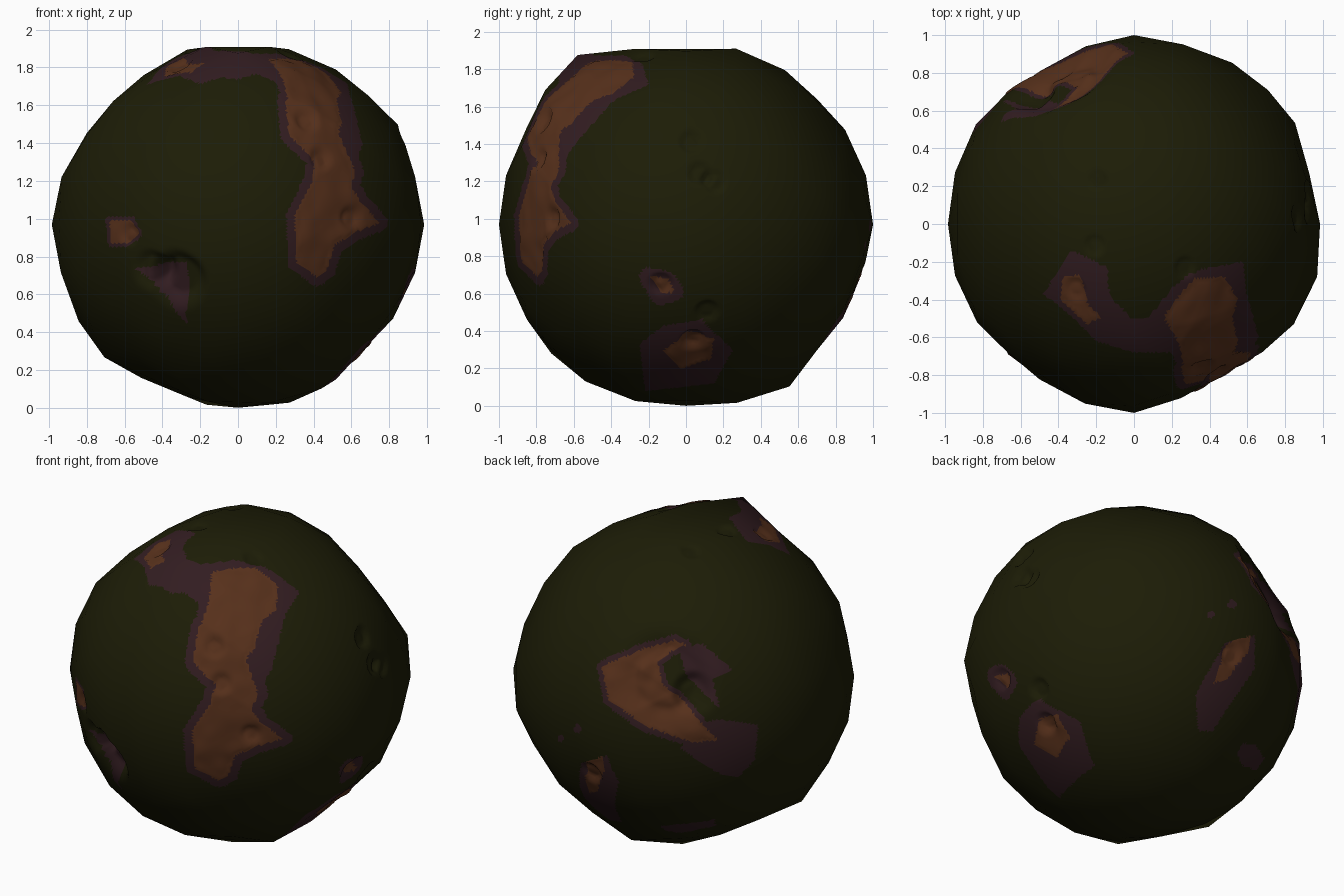
import bpy, bmesh, math
from mathutils import Vector, noise

cube = bpy.data.objects.get("Cube")
if cube:
    bpy.data.objects.remove(cube)


def material(name, color):
    mat = bpy.data.materials.new(name)
    mat.use_nodes = True
    mat.diffuse_color = (*color, 1)
    bsdf = mat.node_tree.nodes["Principled BSDF"]
    bsdf.inputs["Base Color"].default_value = (*color, 1)
    bsdf.inputs["Roughness"].default_value = 0.9
    return mat


materials = [
    material("murky green", (0.012, 0.012, 0.002)),
    material("dull purple", (0.032, 0.012, 0.015)),
    material("rust brown", (0.095, 0.03, 0.011)),
]
GREEN, PURPLE, BROWN = range(3)


# Projection directions: right, up and outward axes
def projection(angle, elevation):
    a, e = math.radians(angle), math.radians(elevation)
    flat = Vector((math.cos(a), math.sin(a), 0))
    up = Vector((0, 0, 1))
    return (Vector((-flat.y, flat.x, 0)),
            up * math.cos(e) - flat * math.sin(e),
            flat * math.cos(e) + up * math.sin(e))


FRONT = projection(-90, 0)
SIDE = projection(0, 0)
TOP = projection(-90, 90)
BACK = projection(125, 24)
UNDER = projection(45, -24)
patches, dents = [], []


def add_patch(view, color, border, outline):
    """A patch drawn as an outline on the globe, with a purple border."""
    points = [Vector(p) for p in outline]
    low = [min(p[i] for p in points) - border for i in (0, 1)]
    high = [max(p[i] for p in points) + border for i in (0, 1)]
    patches.append((view, color, border, points, low, high))


def add_dents(view, radius, depth, spots):
    """Hollows at spots of the globe."""
    for u, v in spots:
        out = math.sqrt(max(0, 1 - u * u - v * v))
        centre = view[0] * u + view[1] * v + view[2] * out
        dents.append((centre.normalized(), radius, depth))


def signed_distance(p, points):
    best, inside = 9.0, False
    for a, b in zip(points, points[1:] + points[:1]):
        edge = b - a
        t = max(0, min(1, (p - a).dot(edge) / edge.length_squared))
        best = min(best, (p - a - edge * t).length)
        if (a.y > p.y) != (b.y > p.y) and p.x < a.x + edge.x * (p.y - a.y) / edge.y:
            inside = not inside
    return -best if inside else best


def color_at(p):
    color = GREEN
    for view, patch_color, border, points, low, high in patches:
        q = Vector((p.dot(view[0]), p.dot(view[1])))
        if p.dot(view[2]) < 0 or not (low[0] < q.x < high[0] and low[1] < q.y < high[1]):
            continue
        d = signed_distance(q, points)
        if d < border:
            color = max(color, patch_color if d < 0 else PURPLE)
    return color


# Large front land, lower and upper stretch
add_patch(FRONT, BROWN, 0.045, [
    (.25, .66), (.47, .61), (.55, .55), (.53, .49), (.6, .33), (.62, .28), (.6, .2),
    (.65, .12), (.75, .01), (.62, -.04), (.51, -.11), (.47, -.24), (.42, -.28),
    (.31, -.2), (.3, .05), (.39, .23), (.41, .34), (.27, .47)])
add_patch(TOP, BROWN, 0.03, [
    (.16, -.49), (.22, -.4), (.32, -.29), (.48, -.28), (.55, -.4), (.52, -.5),
    (.55, -.62), (.52, -.72), (.43, -.78), (.27, -.78), (.24, -.64)])
add_patch(TOP, PURPLE, 0, [
    (-.33, -.14), (-.14, -.23), (-.13, -.38), (0, -.51), (.08, -.49), (.22, -.32),
    (.35, -.24), (.58, -.2), (.6, -.38), (.66, -.6), (.6, -.7), (.43, -.82), (.25, -.82),
    (.2, -.68), (0, -.68), (-.2, -.62), (-.35, -.47), (-.48, -.37)])
add_patch(TOP, BROWN, 0, [
    (-.38, -.28), (-.29, -.27), (-.24, -.43), (-.17, -.5), (-.25, -.53), (-.39, -.4)])

# Small front patches
add_patch(FRONT, BROWN, 0.02, [
    (-.68, .02), (-.56, .02), (-.53, -.05), (-.6, -.1), (-.67, -.1)])
add_patch(FRONT, PURPLE, 0, [(-.56, -.24), (-.3, -.22), (-.27, -.52)])

# Side patches
add_patch(SIDE, BROWN, 0, [
    (-.12, -.67), (0, -.59), (.15, -.61), (.13, -.72), (-.03, -.77)])
add_patch(SIDE, PURPLE, 0, [
    (-.25, -.64), (-.12, -.54), (.08, -.51), (.25, -.67), (.15, -.85), (-.22, -.89)])
add_patch(SIDE, BROWN, 0.05, [(-.2, -.28), (-.1, -.3), (-.06, -.36), (-.14, -.38)])

# Crater land on the back
add_patch(BACK, BROWN, 0.03, [
    (-.49, .05), (-.26, .17), (-.07, .22), (0, .19), (-.1, .15), (-.18, .08),
    (-.15, -.06), (-.05, -.14), (.08, -.27), (.19, -.38), (.04, -.39),
    (-.25, -.3), (-.45, -.15)])
add_patch(BACK, PURPLE, 0, [
    (-.05, .17), (.1, .19), (.27, .03), (.16, -.02), (.2, -.2), (0, 0)])
add_patch(BACK, PURPLE, 0, [
    (.08, -.27), (.22, -.26), (.42, -.29), (.4, -.5), (.3, -.6), (.2, -.58), (-.03, -.43)])

# Streak and spots low on the back
add_patch(UNDER, BROWN, 0, [
    (.52, -.17), (.62, .07), (.74, .12), (.72, .02), (.6, -.14)])
add_patch(UNDER, PURPLE, 0, [
    (.42, -.44), (.42, -.23), (.6, .07), (.76, .12), (.75, -.08), (.5, -.44)])
for u, v, r in ((.69, -.56, .07), (.52, .23, .025), (.64, .3, .03)):
    add_patch(UNDER, PURPLE, 0, [
        (u + r * math.cos(k), v + r * math.sin(k)) for k in range(6)])

# Craters and small hollows
add_dents(BACK, .38, .09, [(-.13, -.02)])
add_dents(BACK, .16, .04, [(.05, -.12)])
add_dents(FRONT, .2, .1, [(-.33, -.3)])
add_dents(FRONT, .14, .05, [(-.48, -.25)])
add_dents(FRONT, .08, .025, [(.36, .55), (.45, .36), (.64, .04), (-.6, -.06)])
add_dents(SIDE, .09, .035, [(-.14, -.33), (.04, -.66), (.12, -.49), (.03, .46), (.16, .24)])
add_dents(TOP, .08, .02, [(-.32, -.36), (-.2, .24), (-.22, -.12), (.28, -.24)])
add_dents(UNDER, .09, .035, [(.65, 0), (-.62, .56)])

# Broad swells and flats of the ball: direction, reach, height
swells = [
    ((0, -.5, .86), .35, .11), ((.25, -.7, .67), .35, .08), ((0, -.2, .98), .3, .02),
    ((0, .25, .97), .35, .045), ((0, 0, 1), .2, -.045),
    ((0, .4, -.91), .4, .08), ((0, -.31, -.95), .35, .035), ((0, .86, -.37), .35, -.025),
    ((-.65, 0, .75), .45, -.055), ((-.85, 0, .45), .3, -.035), ((.78, .65, 0), .35, .05),
    ((.92, .36, 0), .3, -.03), ((.94, -.34, 0), .3, .03), ((.47, -.88, 0), .45, -.08),
    ((-.6, -.74, 0), .4, -.05), ((-.5, .83, 0), .4, -.05), ((.7, 0, -.71), .4, -.05),
    ((-.4, 0, -.9), .3, -.03), ((.5, .6, .55), .45, -.07), ((-.26, -.59, -.76), .35, .05),
    ((.43, -.18, -.88), .35, .05), ((-.7, -.12, -.69), .3, .04), ((.8, 0, .6), .3, .03),
    ((.56, -.76, -.32), .35, -.04)]

# Faceted ball: icosahedron refined twice on the sphere, then flat
bm = bmesh.new()
phi = (1 + math.sqrt(5)) / 2
for i in (-1, 1):
    for j in (-phi, phi):
        for co in ((j, i, 0), (0, j, i), (i, 0, j)):
            bm.verts.new(Vector(co).normalized())
bmesh.ops.convex_hull(bm, input=bm.verts[:])
for step in range(6):
    bmesh.ops.subdivide_edges(bm, edges=bm.edges[:], cuts=1, use_grid_fill=True)
    if step < 2:
        for v in bm.verts:
            v.co.normalize()
    if step == 1:
        for v in bm.verts:
            n = v.co.copy()
            v.co = Vector((n.x * .985, n.y, n.z * .965))
            for centre, reach, height in swells:
                v.co += n * height * max(0, 1 - (n - Vector(centre)).length / reach)

# Colours by outline, then relief
for f in bm.faces:
    f.smooth = True
    f.material_index = color_at(f.calc_center_median())
relief = []
for v in bm.verts:
    n = v.co.normalized()
    shift, weight = 0.0, 0.0
    for centre, radius, depth in dents:
        d = (n - centre).length / radius
        if d < 1:
            fall = min(1, 2 * (1 - d))
            shift -= depth * fall * fall * (3 - 2 * fall)
            weight = max(weight, fall)
    if all(f.material_index == BROWN for f in v.link_faces):
        shift += 0.015 * noise.noise(n * 9)
        weight = max(weight, 0.5)
    v.co += n * shift
    relief.append(weight)
bm.normal_update()
normals = [v.co.normalized().lerp(v.normal, w).normalized() for v, w in zip(bm.verts, relief)]
floor = min(v.co.z for v in bm.verts)
for v in bm.verts:
    v.co.z -= floor

mesh = bpy.data.meshes.new("planet")
bm.to_mesh(mesh)
bm.free()
for mat in materials:
    mesh.materials.append(mat)
mesh.normals_split_custom_set_from_vertices(normals)
planet = bpy.data.objects.new("planet", mesh)
bpy.context.collection.objects.link(planet)
